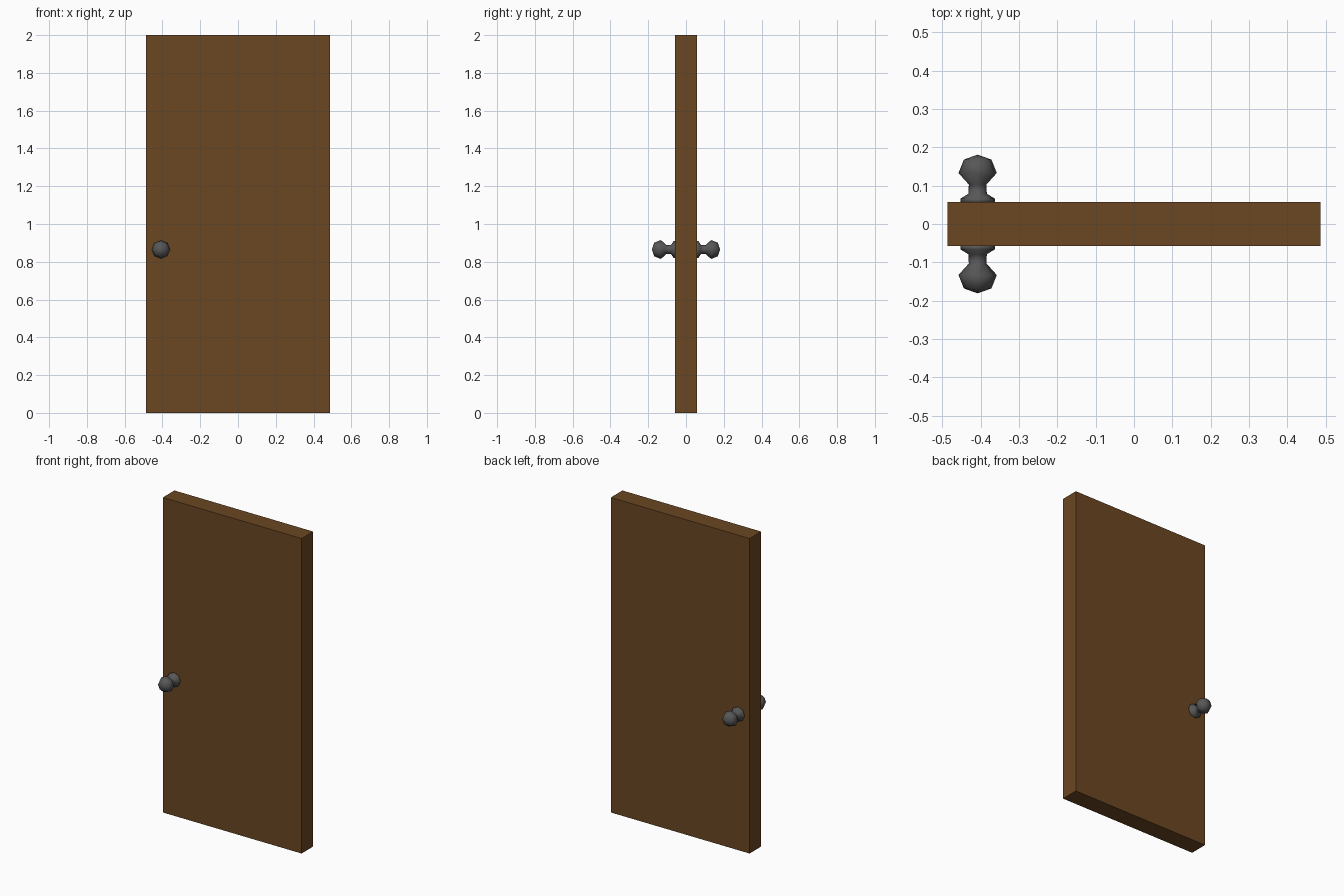
import bpy, bmesh, math

if "Cube" in bpy.data.objects:
    bpy.data.objects.remove(bpy.data.objects["Cube"])


def material(name, rgb):
    m = bpy.data.materials.new(name)
    m.diffuse_color = (*rgb, 1.0)
    m.use_nodes = True
    m.node_tree.nodes["Principled BSDF"].inputs["Base Color"].default_value = m.diffuse_color
    return m


def make_object(name, bm, mat, smooth=False):
    bmesh.ops.recalc_face_normals(bm, faces=bm.faces)
    for f in bm.faces:
        f.smooth = smooth
    me = bpy.data.meshes.new(name)
    bm.to_mesh(me)
    bm.free()
    me.materials.append(mat)
    ob = bpy.data.objects.new(name, me)
    bpy.context.collection.objects.link(ob)
    return ob


wood = material("brown wood", (0.147, 0.063, 0.016))
metal = material("dark grey metal", (0.095, 0.095, 0.095))

# Door panel
W, T, H = 0.974, 0.116, 2.0
bm = bmesh.new()
bmesh.ops.create_cube(bm, size=1)
for v in bm.verts:
    v.co = (v.co.x * W, v.co.y * T, (v.co.z + 0.5) * H)
make_object("door_panel", bm, wood)

# Knob profile: (radius, distance from door centre), lathed with 8 sides
SIDES = 8
KX, KZ = -0.408, 0.865
PROFILE = [(0.045, 0.056), (0.045, 0.066), (0.024, 0.079), (0.023, 0.103),
           (0.050, 0.133), (0.036, 0.168)]
TIP = 0.181


def knob(name, side):
    bm = bmesh.new()
    rings = []
    for r, d in PROFILE:
        rings.append([bm.verts.new((KX + r * math.cos(2 * math.pi * i / SIDES), side * d,
                                    KZ + r * math.sin(2 * math.pi * i / SIDES)))
                      for i in range(SIDES)])
    tip = bm.verts.new((KX, side * TIP, KZ))
    for a, b in zip(rings, rings[1:]):
        for i in range(SIDES):
            j = (i + 1) % SIDES
            bm.faces.new((a[i], a[j], b[j], b[i]))
    for i in range(SIDES):
        bm.faces.new((rings[-1][i], rings[-1][(i + 1) % SIDES], tip))
    bm.faces.new(rings[0])
    make_object(name, bm, metal, smooth=True)


# Matching knobs on both faces
knob("front_knob", -1)
knob("back_knob", 1)
